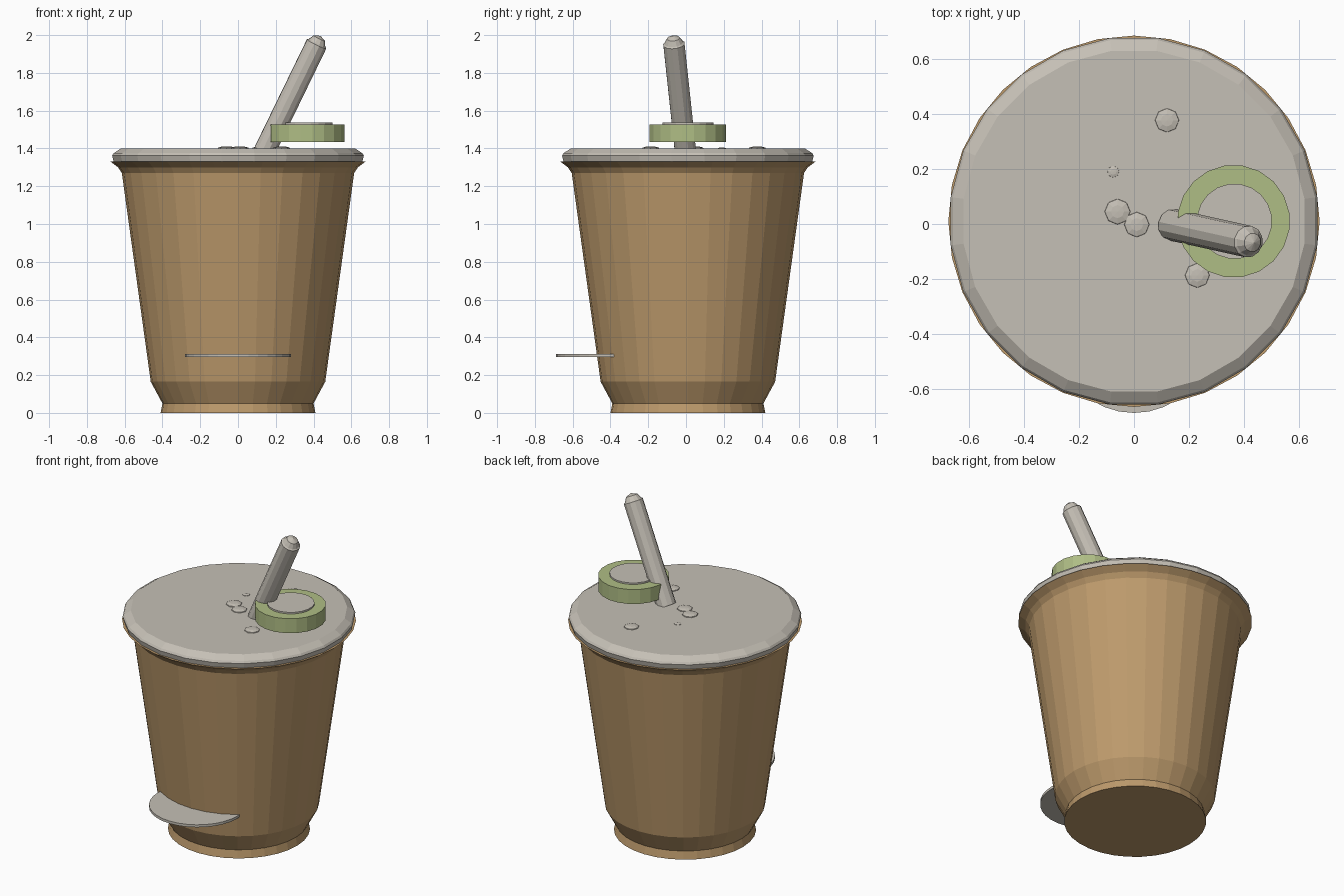
import bpy, math
from mathutils import Vector

if "Cube" in bpy.data.objects:
    bpy.data.objects.remove(bpy.data.objects["Cube"])


def make_material(name, rgb):
    m = bpy.data.materials.new(name)
    m.diffuse_color = (*rgb, 1)
    m.use_nodes = True
    m.node_tree.nodes["Principled BSDF"].inputs["Base Color"].default_value = m.diffuse_color
    return m


BROWN = make_material("kraft brown", (0.51, 0.325, 0.15))
GREY = make_material("warm grey", (0.56, 0.525, 0.465))
GREEN = make_material("sage green", (0.43, 0.51, 0.235))


def lathe(name, profile, sides, mat, loc=(0, 0, 0), axis=(0, 0, 1), turn=0.0):
    """Closed solid of revolution from (radius, height) rings; radius 0 makes a tip."""
    verts, faces, rings = [], [], []
    for r, z in profile:
        n = 1 if r == 0 else sides
        rings.append(list(range(len(verts), len(verts) + n)))
        for i in range(n):
            a = turn + 2 * math.pi * i / sides
            verts.append((r * math.cos(a), r * math.sin(a), z))
    for lo, hi in zip(rings, rings[1:]):
        for i in range(sides):
            j = (i + 1) % sides
            if len(hi) == 1:
                faces.append((lo[i], lo[j], hi[0]))
            else:
                faces.append((lo[i], lo[j], hi[j], hi[i]))
    faces.append(rings[0][::-1])
    if len(rings[-1]) > 1:
        faces.append(rings[-1])
    me = bpy.data.meshes.new(name)
    me.from_pydata(verts, [], faces)
    me.materials.append(mat)
    ob = bpy.data.objects.new(name, me)
    ob.location = loc
    ob.rotation_euler = Vector(axis).to_track_quat('Z', 'Y').to_euler()
    bpy.context.collection.objects.link(ob)
    return ob


CY = 0.01  # cup centre in y

# Cup with foot, tapered wall and flared rim
lathe("cup", [(0.41, 0), (0.40, 0.05), (0.462, 0.165), (0.615, 1.27),
              (0.635, 1.30), (0.675, 1.33)], 32, BROWN, (0, CY, 0))

# Lid with chamfered edge
lathe("lid", [(0.664, 1.331), (0.672, 1.362), (0.664, 1.375), (0.625, 1.40)],
      24, GREY, (0, CY, 0), turn=math.pi / 24)

# Leaning straw with rounded tip
base, tip = Vector((0.14, -0.003, 1.385)), Vector((0.416, -0.064, 1.953))
length = (tip - base).length
lathe("straw", [(0.058, 0), (0.058, length), (0.05, length + 0.006),
                (0.034, length + 0.034), (0, length + 0.048)],
      12, GREY, base, tip - base)

# Green ring and the grey disc set into it
lathe("ring", [(0.205, 1.435), (0.205, 1.527)], 20, GREEN, (0.362, CY, 0),
      turn=math.pi / 20)
lathe("ring_disc", [(0.137, 1.45), (0.137, 1.537)], 20, GREY, (0.365, CY, 0),
      turn=math.pi / 20)

# Droplets on the lid
for x, y, r in [(0.12, 0.377, 0.045), (-0.06, 0.045, 0.048), (0.01, -0.002, 0.047),
                (0.23, -0.187, 0.046), (-0.075, 0.19, 0.022)]:
    h = 0.011 * r / 0.046
    lathe("droplet", [(r, 1.395), (r * 0.95, 1.40 + h * 0.4), (r * 0.5, 1.40 + h * 0.9),
                      (0, 1.40 + h)], 8, GREY, (x, y, 0))

# Thin round tab sticking out of the front
lathe("front_tab", [(0.28, 0.297), (0.28, 0.313)], 32, GREY, (0, -0.407, 0))
